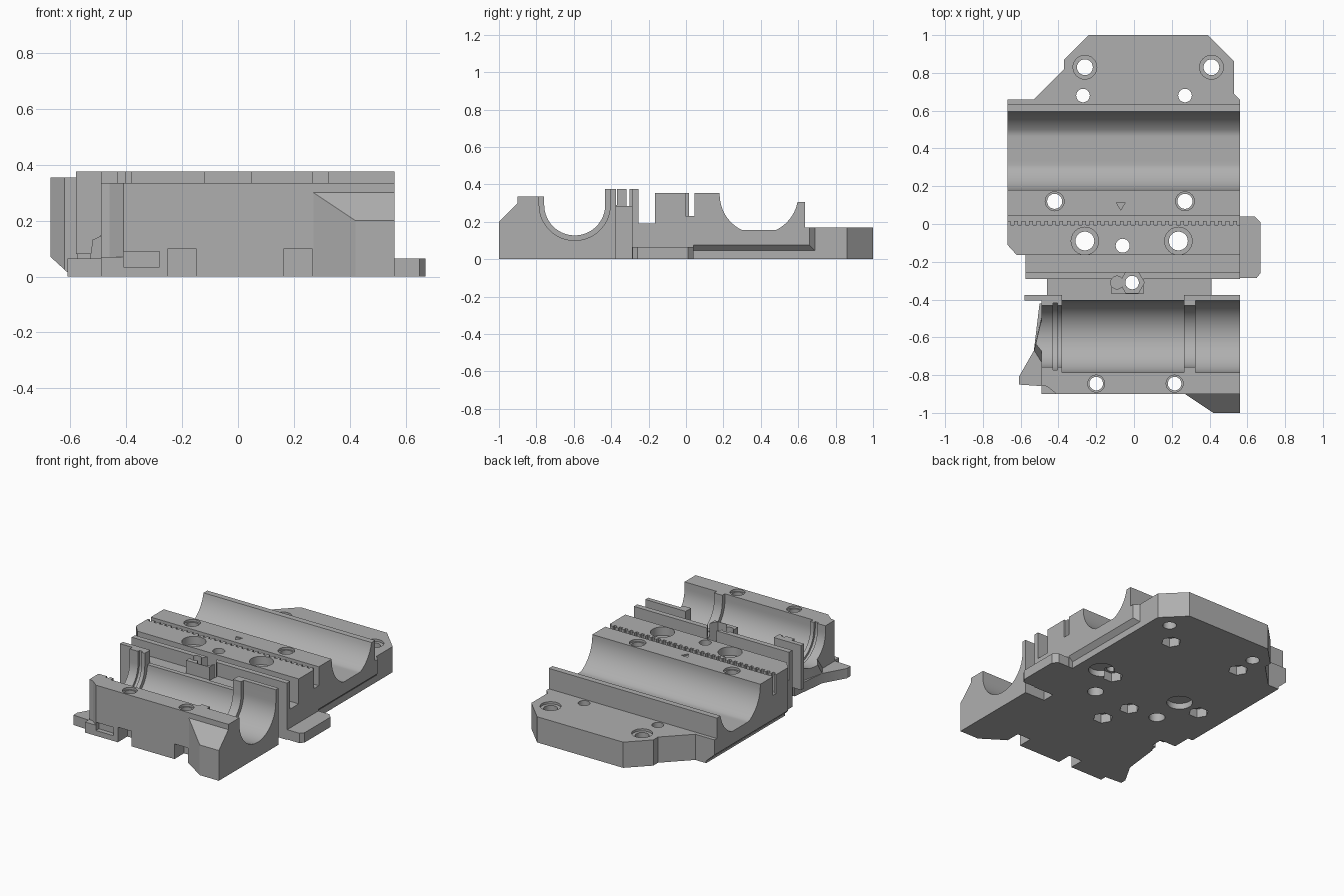
import bpy, bmesh, math
from mathutils import Vector

old = bpy.data.objects.get("Cube")
if old:
    bpy.data.objects.remove(old, do_unlink=True)

grey = bpy.data.materials.new("light_grey")
grey.use_nodes = True
COLOUR = (0.43, 0.43, 0.43, 1)
grey.diffuse_color = COLOUR
grey.node_tree.nodes["Principled BSDF"].inputs["Base Color"].default_value = COLOUR

parts, cutters = [], []


def add_object(name, bm, group):
    bmesh.ops.recalc_face_normals(bm, faces=bm.faces)
    mesh = bpy.data.meshes.new(name)
    bm.to_mesh(mesh)
    bm.free()
    mesh.materials.append(grey)
    ob = bpy.data.objects.new(name, mesh)
    bpy.context.scene.collection.objects.link(ob)
    ob.hide_render = group is cutters
    group.append(ob)
    return ob


def extrude(bm, points, axis, a, b):
    """Extrude a 2D outline along x (points are y,z), y (x,z) or z (x,y)."""
    def place(p, d):
        return {"x": (d, *p), "y": (p[0], d, p[1]), "z": (*p, d)}[axis]
    face = bm.faces.new([bm.verts.new(place(p, a)) for p in points])
    res = bmesh.ops.extrude_face_region(bm, geom=[face])
    shift = Vector(place((0, 0), b - a))
    moved = [v for v in res["geom"] if isinstance(v, bmesh.types.BMVert)]
    bmesh.ops.translate(bm, verts=moved, vec=shift)


def prism(name, points, axis, a, b, group=parts):
    bm = bmesh.new()
    extrude(bm, points, axis, a, b)
    return add_object(name, bm, group)


def rect(x0, x1, y0, y1):
    return [(x0, y0), (x1, y0), (x1, y1), (x0, y1)]


def box(name, x, y, z, group=parts):
    return prism(name, rect(*x, *y), "z", *z, group)


def hull(name, points):
    bm = bmesh.new()
    for p in points:
        bm.verts.new(p)
    bmesh.ops.convex_hull(bm, input=bm.verts)
    return add_object(name, bm, parts)


def arc(cx, cy, r, a0, a1, n):
    steps = [math.radians(a0 + (a1 - a0) * i / n) for i in range(n + 1)]
    return [(cx + r * math.cos(t), cy + r * math.sin(t)) for t in steps]


def bore(x, y, r, z0=-0.1, z1=0.6, sides=24):
    ring = arc(x, y, r, 0, 360, sides)[:-1]
    prism("bore_cutter", ring, "z", z0, z1, cutters)


# Front bearing block and its side pieces
prism("front_bearing_block", [(-0.9, 0), (-0.9, 0.335), (-0.6, 0.335), (-0.6, 0.375),
                              (-0.375, 0.375), (-0.375, 0)], "x", -0.49, 0.56)
box("bearing_wall_end", (-0.58, -0.49), (-0.405, -0.375), (0.08, 0.375))
hull("corner_wedge", [(0.27, -0.9, 0), (0.27, -0.9, 0.3), (0.42, -1, 0), (0.42, -1, 0.2),
                      (0.56, -1, 0), (0.56, -1, 0.2), (0.56, -0.9, 0), (0.56, -0.9, 0.3)])
prism("side_wing", [(-0.61, -0.85), (-0.46, -0.86), (-0.46, -0.42), (-0.5, -0.42),
                    (-0.53, -0.67), (-0.61, -0.81)], "z", 0, 0.065)
hull("wing_gusset", [(-0.53, -0.67, 0.06), (-0.48, -0.75, 0.06), (-0.48, -0.45, 0.06),
                     (-0.48, -0.5, 0.24), (-0.48, -0.62, 0.24), (-0.51, -0.6, 0.2)])

# Bridge between the two halves, with clamp wall and screw boss
box("bridge", (-0.46, 0.41), (-0.375, -0.29), (0, 0.285))
box("clamp_wall", (-0.58, 0.56), (-0.29, -0.255), (0, 0.375))
box("screw_boss", (-0.12, 0.05), (-0.375, -0.285), (0, 0.375))

# Belt block and rear rod cradle share one profile
trough = [(y, max(z, 0.155)) for y, z in arc(0.39, 0.345, 0.21, 180, 349, 32)]
prism("belt_block_and_cradle",
      [(-0.255, 0), (-0.255, 0.19), (-0.165, 0.19), (-0.165, 0.355), (0.015, 0.355),
       (0.015, 0.23), (0.045, 0.23), (0.045, 0.355), (0.18, 0.355)] + trough +
      [(0.6, 0.305), (0.635, 0.305), (0.635, 0)], "x", -0.67, 0.56)

# Rear mounting plate and side tab
prism("mounting_plate", [(-0.67, 0.63), (-0.67, 0.66), (-0.53, 0.66), (-0.37, 0.82),
                         (-0.37, 0.87), (-0.24, 1), (0.39, 1), (0.53, 0.86),
                         (0.53, 0.69), (0.56, 0.66), (0.56, 0.63)], "z", 0, 0.17)
prism("side_tab", [(0.55, -0.285), (0.65, -0.285), (0.67, -0.26), (0.67, 0.01),
                   (0.64, 0.04), (0.55, 0.04)], "z", 0, 0.065)


# Stepped bearing seat in the front block
def seat(x0, x1, r):
    prism("seat_cutter", arc(-0.595, 0.29, r, 180, 360, 28) +
          [(-0.595 + r, 0.7), (-0.595 - r, 0.7)], "x", x0, x1, cutters)


seat(-0.6, 0.7, 0.163)
seat(-0.43, -0.405, 0.178)
seat(-0.38, 0.265, 0.19)
seat(0.325, 0.7, 0.19)
box("low_wall_cutter", (-0.38, 0.265), (-0.5, -0.37), (0.29, 0.6), cutters)

# Front nut slots, tie slot and chamfered corner
for x in (-0.2, 0.215):
    box("nut_slot_cutter", (x - 0.05, x + 0.05), (-0.95, -0.8), (-0.05, 0.1), cutters)
box("tie_slot_cutter", (-0.41, -0.28), (-0.95, -0.87), (0.035, 0.09), cutters)
prism("corner_cutter", [(-0.55, -0.95), (-0.41, -0.95), (-0.41, -0.9), (-0.46, -0.86),
                        (-0.49, -0.855), (-0.55, -0.855)], "z", 0.07, 0.6, cutters)

# Left end of the belt block and the undercut sides
prism("left_end_cutter", [(-0.8, -0.11), (-0.67, -0.11), (-0.62, -0.165), (-0.575, -0.165),
                          (-0.575, -0.254), (-0.575, -0.35), (-0.8, -0.35)], "z", -0.1, 0.6, cutters)
prism("left_undercut_cutter", [(-0.7, -0.05), (-0.61, -0.05), (-0.61, 0.015),
                               (-0.67, 0.07), (-0.7, 0.07)], "y", -0.2, 0.7, cutters)
prism("right_undercut_cutter", [(0.53, -0.05), (0.6, -0.05), (0.6, 0.075),
                                (0.56, 0.075), (0.53, 0.045)], "y", 0.041, 0.7, cutters)

# Belt teeth along the slot
bm = bmesh.new()
for i in range(31):
    x = -0.655 + i * 0.04
    extrude(bm, rect(x, x + 0.02, -0.004, 0.02), "z", 0.23, 0.5)
add_object("belt_teeth_cutter", bm, cutters)

# Screw holes: x, y, radius, recess radius, recess floor, nut pocket below
for x, y, r, wide, floor, nut in [
        (-0.26, 0.83, 0.042, 0.063, 0.155, False), (0.41, 0.83, 0.042, 0.063, 0.155, False),
        (-0.27, 0.68, 0.036, 0, 0, True), (0.27, 0.68, 0.036, 0, 0, True),
        (-0.42, 0.12, 0.04, 0.05, 0.34, True), (0.27, 0.12, 0.04, 0.05, 0.34, True),
        (-0.26, -0.09, 0.05, 0.073, 0.3, False), (0.235, -0.09, 0.05, 0.073, 0.3, False),
        (-0.06, -0.115, 0.037, 0, 0, True), (-0.01, -0.31, 0.036, 0, 0, True),
        (-0.2, -0.845, 0.036, 0.045, 0.32, False), (0.215, -0.845, 0.036, 0.045, 0.32, False)]:
    bore(x, y, r)
    if wide:
        bore(x, y, wide, floor)
    if nut:
        bore(x, y, 0.062, -0.1, 0.06, 6)
bore(-0.01, -0.31, 0.065, 0.25, 0.6, 6)
bore(-0.09, -0.31, 0.034, 0.25, 0.6)
for x in (-0.25, 0.38):
    bore(x, 0.14, 0.08, -0.1, 0.04)

# Shallow direction mark
prism("mark_cutter", [(-0.095, 0.115), (-0.045, 0.115), (-0.07, 0.075)], "z", 0.347, 0.5, cutters)


def bounds(ob):
    cs = [v.co for v in ob.data.vertices]
    return [(min(c[i] for c in cs), max(c[i] for c in cs)) for i in range(3)]


# Cut every part with the cutters that reach it
for part in parts:
    pb = bounds(part)
    for cutter in cutters:
        cb = bounds(cutter)
        if all(p[0] < c[1] and c[0] < p[1] for p, c in zip(pb, cb)):
            mod = part.modifiers.new("cut", "BOOLEAN")
            mod.operation = "DIFFERENCE"
            mod.solver = "EXACT"
            mod.object = cutter
graph = bpy.context.evaluated_depsgraph_get()
for part in parts:
    cut_mesh = bpy.data.meshes.new_from_object(part.evaluated_get(graph))
    part.modifiers.clear()
    part.data = cut_mesh
for cutter in cutters:
    bpy.data.objects.remove(cutter, do_unlink=True)

for ob in bpy.context.scene.objects:
    ob.select_set(ob in parts)
bpy.context.view_layer.objects.active = parts[0]
bpy.ops.object.shade_smooth_by_angle(angle=math.radians(25))
